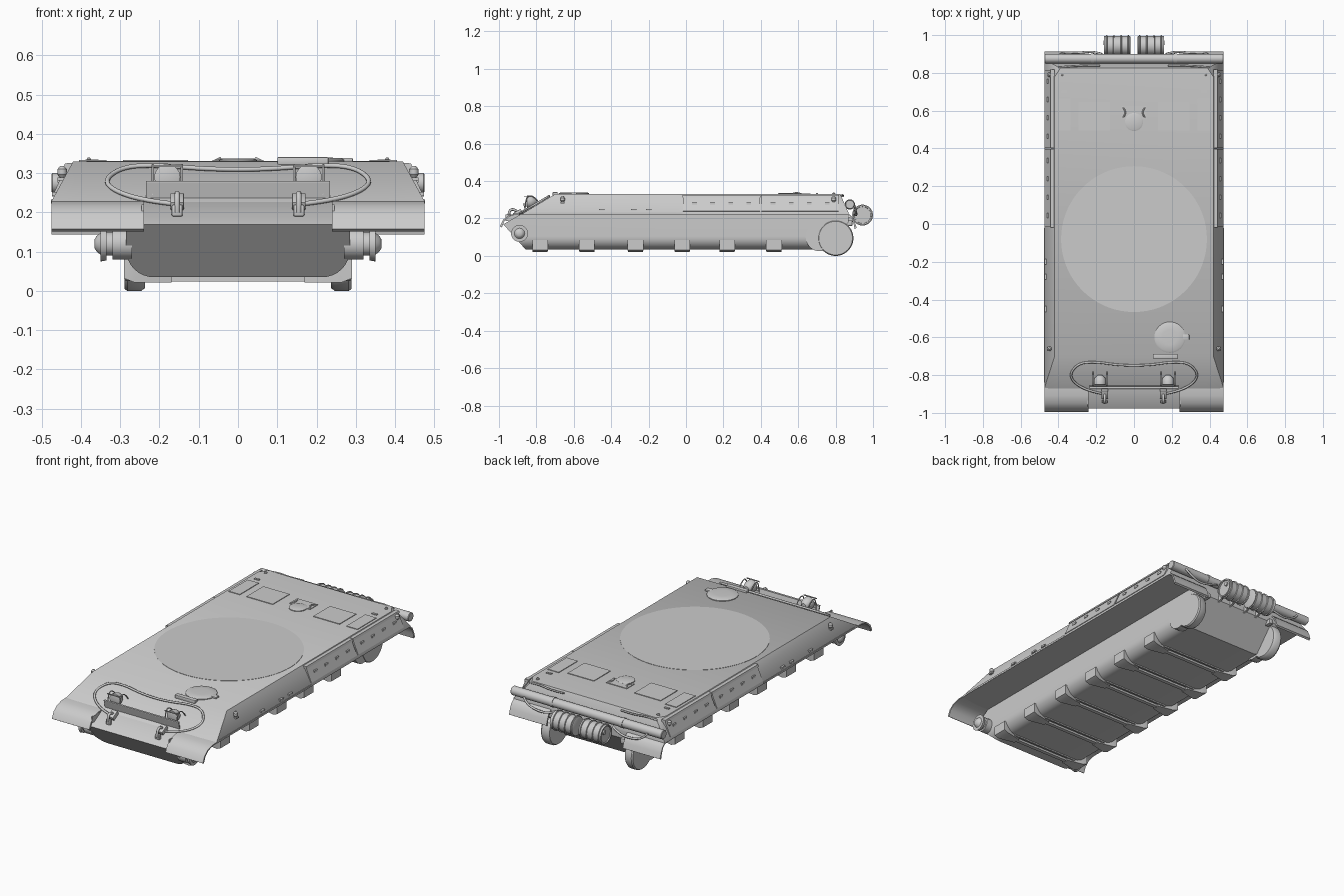
import bpy, bmesh, math
from mathutils import Vector, Matrix

if "Cube" in bpy.data.objects:
    bpy.data.objects.remove(bpy.data.objects["Cube"])

def finish(name, bm, angle=35):
    bmesh.ops.recalc_face_normals(bm, faces=bm.faces)
    me = bpy.data.meshes.new(name)
    bm.to_mesh(me)
    bm.free()
    me.polygons.foreach_set("use_smooth", [True] * len(me.polygons))
    me.set_sharp_from_angle(angle=math.radians(angle))
    ob = bpy.data.objects.new(name, me)
    bpy.context.collection.objects.link(ob)
    return ob

def hull(name, pts):
    bm = bmesh.new()
    for p in pts:
        bm.verts.new(p)
    bmesh.ops.convex_hull(bm, input=bm.verts)
    bmesh.ops.dissolve_limit(bm, angle_limit=0.01, verts=bm.verts, edges=bm.edges)
    return finish(name, bm)

def box(name, c, size, bevel=0.0, rot_x=0.0):
    bm = bmesh.new()
    bmesh.ops.create_cube(bm, size=1)
    bmesh.ops.scale(bm, vec=size, verts=bm.verts)
    if bevel:
        bmesh.ops.bevel(bm, geom=bm.edges[:], offset=bevel, segments=2, affect='EDGES', profile=0.5)
    bmesh.ops.rotate(bm, matrix=Matrix.Rotation(rot_x, 3, 'X'), verts=bm.verts)
    bmesh.ops.translate(bm, vec=c, verts=bm.verts)
    return finish(name, bm)

def lathe(name, c, axis, prof, seg=32):
    """Turned part: prof is (offset along axis, radius)."""
    bm = bmesh.new()
    rot = Vector((0, 0, 1)).rotation_difference(Vector(axis)).to_matrix()
    rings = []
    for t, r in prof:
        rings.append([bm.verts.new(Vector(c) + rot @ Vector((r * math.cos(a), r * math.sin(a), t)))
                      for a in (2 * math.pi * i / seg for i in range(seg))])
    for a, b in zip(rings, rings[1:]):
        for i in range(seg):
            j = (i + 1) % seg
            bm.faces.new((a[i], a[j], b[j], b[i]))
    bm.faces.new(rings[0])
    bm.faces.new(rings[-1])
    return finish(name, bm)

def prism(name, pts, axis, a, b):
    bm = bmesh.new()
    put = (lambda p, t: (t, p[0], p[1])) if axis == 'X' else (lambda p, t: (p[0], t, p[1]))
    f = bm.faces.new([bm.verts.new(put(p, a)) for p in pts])
    r = bmesh.ops.extrude_face_region(bm, geom=[f])
    d = (b - a, 0, 0) if axis == 'X' else (0, b - a, 0)
    bmesh.ops.translate(bm, vec=d, verts=[v for v in r['geom'] if isinstance(v, bmesh.types.BMVert)])
    return finish(name, bm)

def tube(name, pts, r):
    cu = bpy.data.curves.new(name, 'CURVE')
    cu.dimensions = '3D'
    cu.bevel_depth, cu.bevel_resolution, cu.resolution_u = r, 2, 8
    cu.use_fill_caps = True
    sp = cu.splines.new('NURBS')
    sp.points.add(len(pts) - 1)
    for p, q in zip(sp.points, pts):
        p.co = (*q, 1)
    sp.use_endpoint_u, sp.order_u = True, 3
    ob = bpy.data.objects.new(name, cu)
    bpy.context.collection.objects.link(ob)

def glacis(y, lift=0.0):
    return 0.33 + (y + 0.70) * 0.583 + lift

# Upper hull with sloped sides, glacis and chamfered front corners
pts = []
for s in (-1, 1):
    pts += [(s*.42, -.70, .33), (s*.42, .78, .33), (s*.39, .825, .33), (s*.475, -.87, .222),
            (s*.37, -.885, .222), (s*.475, .87, .222), (s*.475, -.87, .229), (s*.475, .87, .229)]
hull("upper_hull", pts)

# Lower tub: rounded section, cut by the glacis, nose and tail planes
half = [(.285, .226)] + [(.215 + .07*math.cos(a), .105 - .07*math.sin(a))
                         for a in (math.pi/2*i/8 for i in range(9))]
tub = prism("lower_tub", half + [(-x, z) for x, z in reversed(half)], 'Y', -1.0, .87)
bm = bmesh.new()
bm.from_mesh(tub.data)
for co, no in (((0, -.88, .225), (0, -.583, 1)), ((0, -.975, .167), (0, -.13, -.115)),
               ((0, .86, .17), (0, .14, -.12))):
    bmesh.ops.bisect_plane(bm, geom=bm.verts[:] + bm.edges[:] + bm.faces[:],
                           plane_co=co, plane_no=no, clear_outer=True)
    bmesh.ops.holes_fill(bm, edges=[e for e in bm.edges if e.is_boundary])
bmesh.ops.recalc_face_normals(bm, faces=bm.faces)
bm.to_mesh(tub.data)
bm.free()
tub.data.set_sharp_from_angle(angle=math.radians(35))

# Torsion bar ribs and suspension mounts
for y in (-.78, -.53, -.27, -.02, .22, .47):
    box("torsion_rib", (0, y, .031), (.42, .022, .014))
    box("torsion_rib_rear", (0, y + .03, .033), (.42, .01, .01))
    for s in (-1, 1):
        hull("suspension_mount", [(s*x, y + d*w, z) for d in (-1, 1) for x, z, w in
             ((.29, .085, .042), (.29, .032, .042), (.265, .022, .04), (.17, .022, .02), (.17, .04, .02), (.25, .085, .042))])

for s in (-1, 1):
    # Final drives and front idler cranks
    lathe("final_drive", (s*.237, .80, .095), (s, 0, 0), [(0, .088), (.01, .095), (.045, .095), (.052, .09)], 48)
    lathe("final_drive_housing", (s*.237, .715, .10), (s, 0, 0), [(0, .075), (.05, .075)], 40)
    lathe("idler_crank", (s*.27, -.89, .12), (s, 0, 0),
          [(0, .04), (.05, .04), (.05, .03), (.065, .03), (.065, .042), (.08, .045), (.08, .028), (.09, .02), (.095, .012)])
    # Curved fenders, front and rear
    for name, prof in (("front_fender", [(-.86, .23), (-.91, .228), (-.95, .216), (-.978, .193), (-.995, .158)]),
                       ("rear_fender", [(.84, .23), (.87, .225), (.89, .208), (.903, .18), (.912, .15)])):
        k = 1 if name[0] == 'f' else -1
        inner = [(y + k*.005*i/2, z - .006) for i, (y, z) in enumerate(prof)]
        prism(name, prof + inner[::-1], 'X', s*.24, s*.475)
    box("fender_inner_gusset", (s*.243, -.915, .203), (.006, .10, .035))
    # Sloped side bins with lid strip and latches
    for y0 in (-.015, .405):
        y1 = y0 + .41
        prism("side_bin", [(s*.42, .322), (s*.437, .322), (s*.473, .24), (s*.46, .233)], 'Y', y0, y1)
        prism("bin_lid", [(s*.42, .326), (s*.441, .325), (s*.445, .313), (s*.42, .313)], 'Y', y0 - .003, y1 + .003)
        for i in range(4):
            box("bin_latch", (s*.455, y0 + .06 + i*.097, .282), (.01, .025, .012))
    box("sponson_edge_strip", (s*.473, -.43, .228), (.006, .82, .01))
    for y in (-.45, -.28, -.2):
        box("side_bracket", (s*.468, y, .247), (.012, .03, .01))
    # Marker lamps and deck posts
    for y in (-.66, .79):
        lathe("marker_lamp", (s*.448, y, .288), (0, 0, 1), [(0, .006), (.008, .012), (.022, .012), (.03, .005)], 16)
    lathe("deck_post", (s*.38, .79, .328), (0, 0, 1), [(0, .009), (.006, .009), (.008, .005), (.012, .003)], 12)
    box("lamp_bracket", (s*.445, -.66, .285), (.03, .02, .008))
    # Headlight with cage guard
    x, y = s*.18, -.83
    lathe("headlight", (x, y + .03, .29), (0, -1, 0), [(0, .012), (.012, .026), (.03, .033), (.05, .033), (.052, .028)], 28)
    box("headlight_foot", (x, y + .005, .258), (.02, .03, .03))
    for d in (-.037, .037):
        tube("headlight_guard", [(x+d, y-.03, .245), (x+d, y-.03, .32), (x+d, y+.02, .322), (x+d, y+.05, .275)], .003)
    for z in (.318, .262):
        box("guard_bar", (x, y - .03, z), (.08, .005, .005))
    # Tow hooks
    box("tow_hook_base", (s*.155, -.90, .228), (.035, .05, .025), .004, .53)
    box("tow_hook", (s*.155, -.94, .205), (.028, .018, .03), .004)
    tube("tow_hook_loop", [(s*.155, -.90, .235), (s*.155, -.925, .255), (s*.155, -.95, .235), (s*.155, -.945, .20)], .007)
    # Engine deck panels
    box("engine_panel", (s*.21, .57, .331), (.165, .15, .005))
    box("engine_side_grille", (s*.37, .58, .331), (.07, .17, .005))
    tube("cap_handle", [(s*.06, .56, .330), (s*.046, .58, .337), (s*.046, .60, .337), (s*.06, .62, .330)], .004)
    box("rear_corner_stop", (s*.37, .70, .332), (.03, .012, .006))
    # Rear drums with ribs and end caps
    c0, c1 = .018, .162
    prof = [(c0, .045), (c0 + .003, .052)]
    for i in range(4):
        t = c0 + .012 + i*.038
        prof += [(t - .004, .051), (t - .002, .056), (t + .002, .056), (t + .004, .051)]
    lathe("fuel_drum", (0, .944, .218), (s, 0, 0), prof + [(c1 - .002, .052), (c1 - .002, .045), (c1 - .008, .044)], 40)
    lathe("drum_cap", (s*.15, .96, .235), (s, 0, 0), [(0, .012), (.012, .012)], 16)
    for x in (.05, .13):
        box("drum_bracket", (s*x, .885, .195), (.012, .07, .03), 0, .3)
    # Rear cable loops and log straps
    tube("rear_cable", [(s*.17, .90, .25), (s*.22, .915, .225), (s*.30, .905, .215), (s*.37, .91, .24), (s*.39, .90, .27)], .006)
    tube("deck_rear_cable", [(s*.40, .83, .32), (s*.34, .835, .328), (s*.26, .84, .318), (s*.18, .84, .322)], .005)
    lathe("log_strap", (s*.22, .876, .275), (1, 0, 0), [(-.008, .0275), (.008, .0275)], 24)
    box("rear_tow_eye", (s*.22, .865, .175), (.025, .05, .03), .005)

# Unditching log across the rear
lathe("log", (0, .876, .275), (1, 0, 0), [(-.475, .022), (-.472, .025), (.472, .025), (.475, .022)], 24)

# Tow cable looping over the glacis
half = [(.16, -.90), (.24, -.885), (.32, -.84), (.34, -.79), (.29, -.735), (.20, -.73), (.10, -.745)]
path = [(-x, y) for x, y in half] + [(0, -.75)] + half[::-1]
tube("tow_cable", [(x, y, glacis(y, .008)) for x, y in path], .006)

# Splash board and glacis plate strip
box("splash_board", (0, -.862, .257), (.47, .006, .044), 0, .25)
box("splash_board_lip", (0, -.866, .278), (.47, .012, .004))

# Turret ring seat, driver's hatch, vision block and rear cap
lathe("turret_ring", (0, -.08, .328), (0, 0, 1), [(0, .386), (.0035, .386)], 72)
lathe("driver_hatch", (.19, -.60, .328), (0, 0, 1), [(0, .082), (.006, .082), (.010, .074), (.012, .04)], 40)
box("hatch_hinge", (.275, -.60, .334), (.035, .03, .01), .003)
box("vision_block", (.165, -.70, .331), (.13, .026, .02), .003)
lathe("rear_cap", (0, .54, .328), (0, 0, 1), [(0, .048), (.006, .048), (.009, .04)], 32)
box("rear_cap_plate", (0, .59, .331), (.13, .07, .005))
